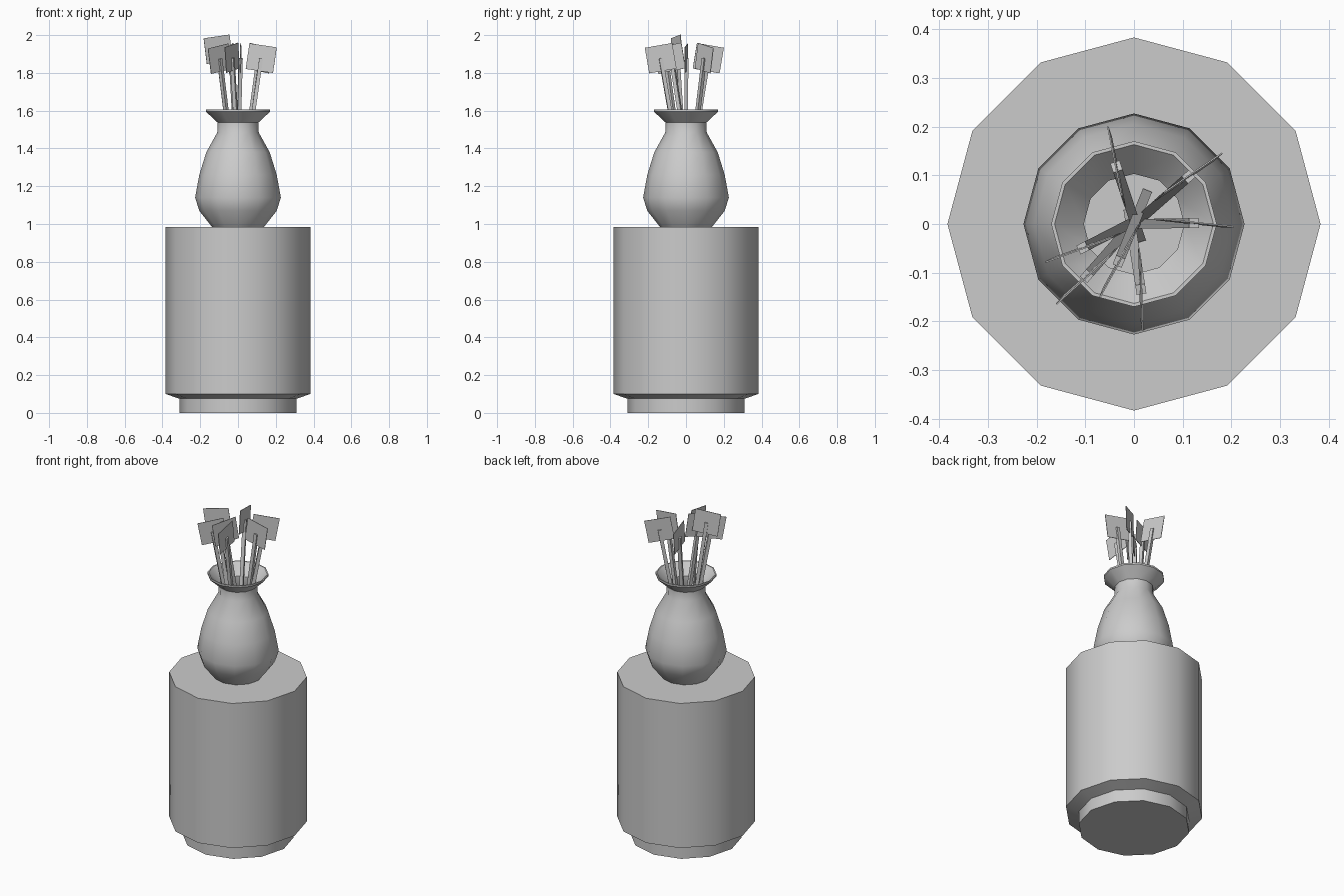
import bpy, bmesh, math
from mathutils import Matrix, Vector

if "Cube" in bpy.data.objects:
    bpy.data.objects.remove(bpy.data.objects["Cube"])


def make_object(name, bm, smooth=False):
    bmesh.ops.recalc_face_normals(bm, faces=bm.faces[:])
    mesh = bpy.data.meshes.new(name)
    bm.to_mesh(mesh)
    bm.free()
    ob = bpy.data.objects.new(name, mesh)
    bpy.context.collection.objects.link(ob)
    if smooth:
        bpy.ops.object.select_all(action='DESELECT')
        ob.select_set(True)
        bpy.context.view_layer.objects.active = ob
        bpy.ops.object.shade_smooth_by_angle(angle=math.radians(35))
    return ob


def lathe(name, profile, sides=12):
    """Turn (radius, height) points into a closed form, capped at both ends."""
    bm = bmesh.new()
    rings = []
    for r, z in profile:
        rings.append([bm.verts.new((r * math.cos(i * math.tau / sides),
                                    r * math.sin(i * math.tau / sides), z))
                      for i in range(sides)])
    for a, b in zip(rings, rings[1:]):
        for i in range(sides):
            j = (i + 1) % sides
            bm.faces.new((a[i], a[j], b[j], b[i]))
    bm.faces.new(rings[0])
    bm.faces.new(rings[-1])
    return make_object(name, bm, smooth=True)


def box(name, size, matrix):
    bm = bmesh.new()
    bmesh.ops.create_cube(bm, size=1, matrix=matrix @ Matrix.Diagonal((*size, 1)))
    return make_object(name, bm)


# Pedestal with recessed foot
lathe("pedestal", [(0.31, 0), (0.31, 0.075), (0.383, 0.10), (0.383, 0.985)])

# Vase: outside from foot to rim, then thin wall back down to the inner floor
lathe("vase", [
    (0.138, 0.985), (0.205, 1.07), (0.227, 1.14), (0.205, 1.26), (0.168, 1.38),
    (0.11, 1.484), (0.108, 1.537), (0.17, 1.595), (0.17, 1.605),
    (0.163, 1.605), (0.103, 1.54), (0.103, 1.482), (0.16, 1.378),
    (0.197, 1.258), (0.219, 1.14), (0.198, 1.073), (0.134, 0.995)])

# Flowers: foot x, y and plate centre x, y, z
flowers = [
    (-0.005, 0.0, 0.123, 0.002, 1.878),
    (-0.01, -0.01, 0.112, 0.097, 1.878),
    (0.012, -0.027, -0.036, 0.118, 1.878),
    (0.01, 0.01, -0.105, -0.049, 1.925),
    (0.01, 0.015, -0.097, -0.107, 1.875),
    (0.024, 0.06, -0.031, -0.077, 1.88),
    (-0.01, 0.02, 0.014, -0.134, 1.878),
]
for n, (fx, fy, px, py, pz) in enumerate(flowers, 1):
    foot, tip = Vector((fx, fy, 1.0)), Vector((px, py, pz))
    up = (tip - foot).normalized()
    side = Vector((0, 0, 1)).cross(up).normalized()
    out = side.cross(up)
    rot = Matrix((out, side, up)).transposed().to_4x4()
    # Square stem
    box(f"stem_{n}", (0.02, 0.02, (tip - foot).length),
        Matrix.Translation((foot + tip) / 2) @ rot)
    # Flat plate bloom, twisted slightly around the stem
    box(f"bloom_{n}", (0.147, 0.003, 0.137),
        Matrix.Translation(tip) @ rot @ Matrix.Rotation(math.radians(-7), 4, 'Z'))
